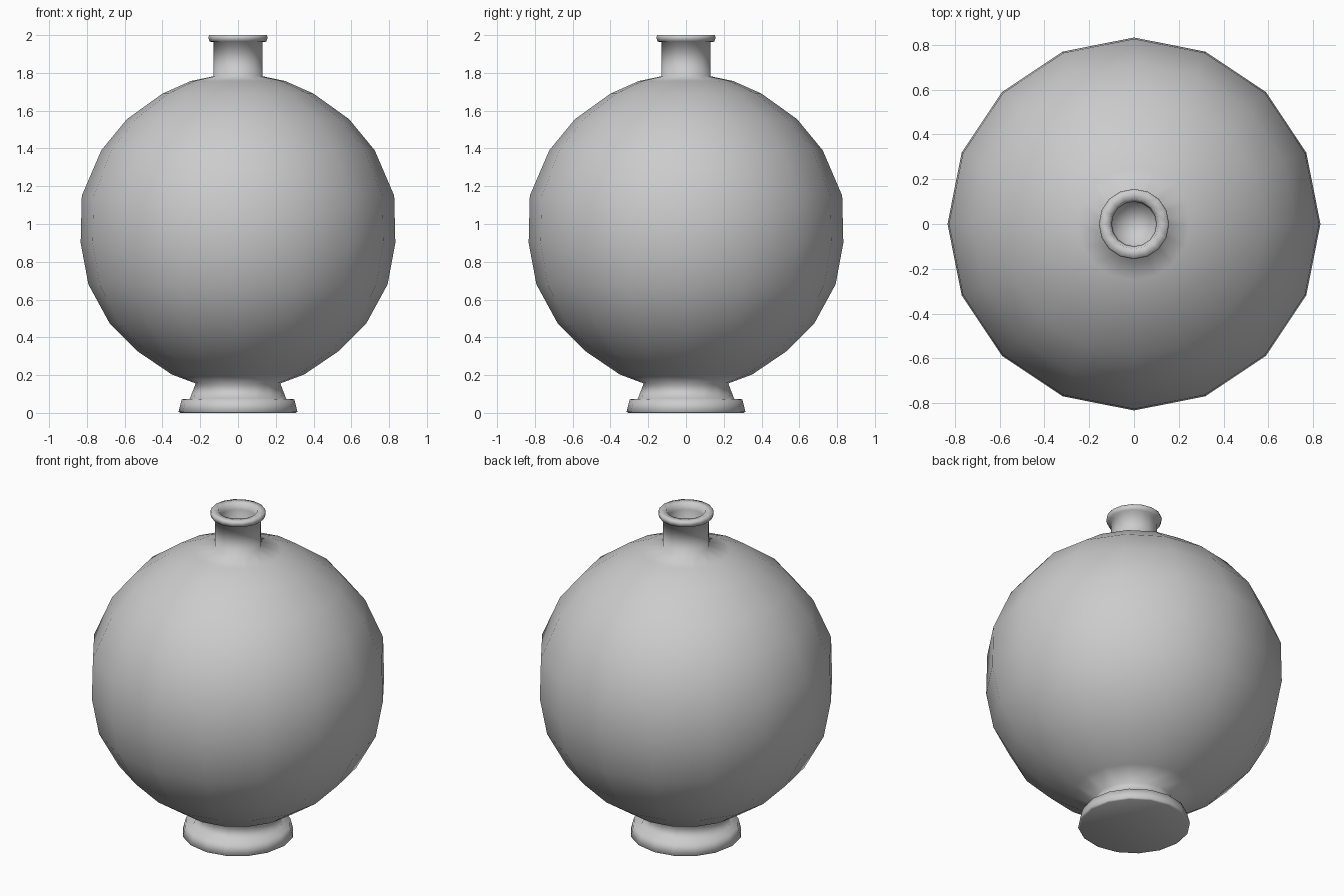
import bpy, bmesh, math

if "Cube" in bpy.data.objects:
    bpy.data.objects.remove(bpy.data.objects["Cube"])

SIDES = 16


def lathe(name, profile):
    """Revolve (radius, z) points around z; radius 0 becomes a pole."""
    bm = bmesh.new()
    rings = []
    for r, z in profile:
        if r == 0:
            rings.append([bm.verts.new((0, 0, z))] * SIDES)
        else:
            rings.append([bm.verts.new((r * math.cos(a), r * math.sin(a), z))
                          for a in (2 * math.pi * i / SIDES for i in range(SIDES))])
    for low, high in zip(rings, rings[1:]):
        for i in range(SIDES):
            j = (i + 1) % SIDES
            corners = dict.fromkeys((low[i], low[j], high[j], high[i]))
            bm.faces.new(list(corners))
    bmesh.ops.recalc_face_normals(bm, faces=bm.faces[:])
    for f in bm.faces:
        f.smooth = True
    mesh = bpy.data.meshes.new(name)
    bm.to_mesh(mesh)
    bm.free()
    obj = bpy.data.objects.new(name, mesh)
    bpy.context.collection.objects.link(obj)
    return obj


# stepped foot, from the flat underside up
foot = [(0, 0), (0.305, 0), (0.315, 0.006), (0.298, 0.072), (0.255, 0.075), (0.224, 0.156)]
# round belly
belly = [(0.35, 0.203), (0.53, 0.325), (0.68, 0.475), (0.792, 0.68), (0.833, 0.90),
         (0.827, 1.15), (0.724, 1.39), (0.588, 1.555), (0.40, 1.69), (0.25, 1.757)]
# neck and flared lip
neck = [(0.13, 1.782), (0.13, 1.962), (0.15, 1.966), (0.157, 1.985), (0.153, 2.0), (0.11, 2.0)]
# recess inside the mouth
mouth = [(0.10, 1.96), (0.095, 1.82), (0, 1.80)]

lathe("round_flask", foot + belly + neck + mouth)
